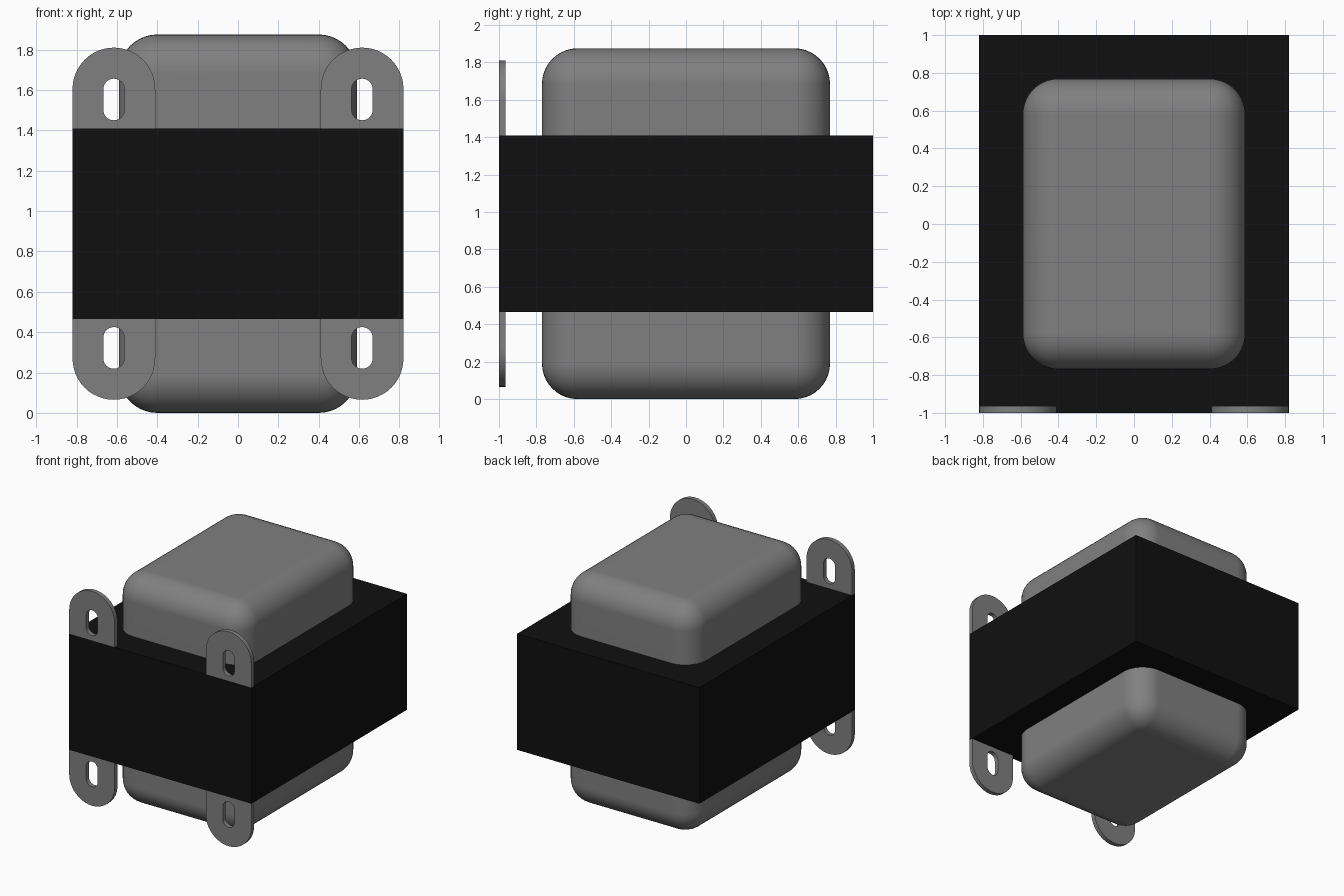
import bpy, bmesh
from math import pi, sin, cos, radians

cube = bpy.data.objects.get("Cube")
if cube:
    bpy.data.objects.remove(cube, do_unlink=True)

CORE_LOW, CORE_HIGH, TOP = 0.465, 1.41, 1.875
MID = TOP / 2


def material(name, value):
    mat = bpy.data.materials.new(name)
    mat.use_nodes = True
    color = (value, value, value, 1)
    mat.diffuse_color = color
    mat.node_tree.nodes["Principled BSDF"].inputs["Base Color"].default_value = color
    return mat


grey = material("grey metal", 0.216)
black = material("black laminate", 0.005)


def box(name, low, high, mat, round_edge=None, radius=0.19):
    """Box between two corners; edges chosen by round_edge are rounded."""
    bm = bmesh.new()
    bmesh.ops.create_cube(bm, size=1)
    for v in bm.verts:
        v.co = [(a + b) / 2 + c * (b - a) for a, b, c in zip(low, high, v.co)]
    if round_edge:
        edges = [e for e in bm.edges if round_edge(e)]
        bmesh.ops.bevel(bm, geom=edges, offset=radius, segments=10,
                        profile=0.5, affect='EDGES')
    mesh = bpy.data.meshes.new(name)
    bm.to_mesh(mesh)
    bm.free()
    mesh.materials.append(mat)
    obj = bpy.data.objects.new(name, mesh)
    bpy.context.collection.objects.link(obj)
    return obj


def select_only(obj):
    bpy.ops.object.select_all(action='DESELECT')
    obj.select_set(True)
    bpy.context.view_layer.objects.active = obj


def smooth(obj):
    select_only(obj)
    bpy.ops.object.shade_smooth_by_angle(angle=radians(30))


def arc(x, z, radius, start, steps=24):
    """Half circle of points, counter-clockwise from the start angle."""
    angles = [start + pi * i / steps for i in range(steps + 1)]
    return [(x + radius * cos(a), z + radius * sin(a)) for a in angles]


def lug(name, x, upper):
    """Round-ended mounting tab with a slotted hole."""
    half, slot, thick = 0.205, 0.052, 0.036
    outline = [(x - half, CORE_HIGH), (x + half, CORE_HIGH)] + arc(x, 1.605, half, 0)
    hole = arc(x, 1.604, slot, 0) + arc(x, 1.502, slot, pi)
    curve = bpy.data.curves.new(name, 'CURVE')
    curve.dimensions = '2D'
    curve.fill_mode = 'BOTH'
    curve.extrude = thick / 2
    for points in (outline, hole):
        spline = curve.splines.new('POLY')
        spline.points.add(len(points) - 1)
        for p, (px, pz) in zip(spline.points, points):
            p.co = (px, pz if upper else 2 * MID - pz, 0, 1)
        spline.use_cyclic_u = True
    curve.materials.append(grey)
    obj = bpy.data.objects.new(name, curve)
    obj.location.y = -1 + thick / 2
    obj.rotation_euler.x = pi / 2
    bpy.context.collection.objects.link(obj)
    select_only(obj)
    bpy.ops.object.convert(target='MESH')
    smooth(bpy.context.object)


# Laminated core block
box("core", (-0.82, -1, CORE_LOW), (0.82, 1, CORE_HIGH), black)

# Rounded end covers, square where they meet the core
for name, z0, z1, seam in (("top_cover", CORE_HIGH, TOP, CORE_HIGH),
                           ("bottom_cover", 0, CORE_LOW, CORE_LOW)):
    cover = box(name, (-0.59, -0.77, z0), (0.59, 0.77, z1), grey,
                lambda e: any(abs(v.co.z - seam) > 0.01 for v in e.verts))
    smooth(cover)
    weighted = cover.modifiers.new("flat_face_normals", 'WEIGHTED_NORMAL')
    weighted.keep_sharp = True

# Mounting lugs at the four front corners
for side, x in (("left", 0.615), ("right", -0.615)):
    lug("upper_lug_" + side, x, True)
    lug("lower_lug_" + side, x, False)
